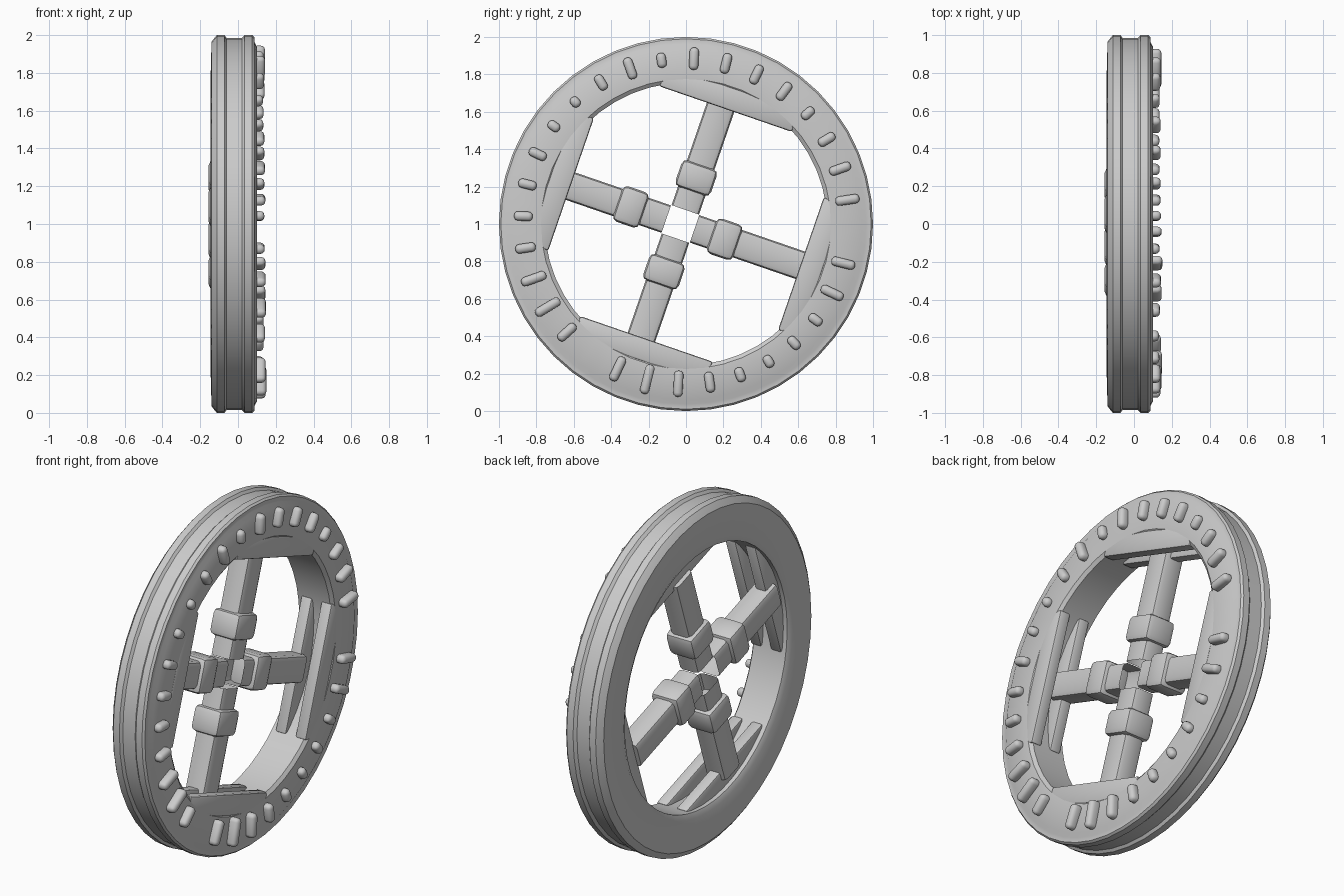
import bpy, bmesh
from math import radians, cos, sin, tau
from mathutils import Matrix, Vector

cube = bpy.data.objects.get("Cube")
if cube:
    bpy.data.objects.remove(cube, do_unlink=True)

grey = bpy.data.materials.new("stone_grey")
grey.use_nodes = True
grey.diffuse_color = (0.6, 0.6, 0.6, 1)
grey.node_tree.nodes["Principled BSDF"].inputs["Base Color"].default_value = (0.6, 0.6, 0.6, 1)

CENTRE = Vector((0, 0, 1))


def finish(bm, name, angle=35):
    bmesh.ops.recalc_face_normals(bm, faces=bm.faces)
    mesh = bpy.data.meshes.new(name)
    bm.to_mesh(mesh)
    bm.free()
    mesh.materials.append(grey)
    obj = bpy.data.objects.new(name, mesh)
    bpy.context.collection.objects.link(obj)
    bpy.ops.object.select_all(action="DESELECT")
    obj.select_set(True)
    bpy.context.view_layer.objects.active = obj
    bpy.ops.object.shade_smooth_by_angle(angle=radians(angle))
    return obj


def wheel_block(name, angle, x, radial, width, bevel, shift=0, segments=2, open_end=False):
    """Bevelled box: x range, radial range, tangential width, turned about the axle."""
    bm = bmesh.new()
    bmesh.ops.create_cube(bm, size=1)
    size = Vector((x[1] - x[0], radial[1] - radial[0], width))
    mid = Vector(((x[0] + x[1]) / 2, (radial[0] + radial[1]) / 2, 0))
    bmesh.ops.transform(bm, verts=bm.verts, matrix=Matrix.Translation(mid) @ Matrix.Diagonal(size).to_4x4())
    edges = bm.edges[:]
    if open_end:
        # bevel only along the length, then open the end at the hub
        edges = [e for e in edges if abs(e.verts[0].co.y - e.verts[1].co.y) > 0.01]
    bmesh.ops.bevel(bm, geom=edges, offset=bevel, segments=segments, profile=0.5, affect="EDGES")
    if open_end:
        ends = [f for f in bm.faces if all(abs(v.co.y - radial[0]) < 1e-4 for v in f.verts)]
        bmesh.ops.delete(bm, geom=ends, context="FACES")
    place = Matrix.Translation(CENTRE + Vector((0, shift, 0))) @ Matrix.Rotation(radians(angle), 4, "X")
    bmesh.ops.transform(bm, verts=bm.verts, matrix=place)
    return finish(bm, name)


# Rim: closed profile (x, radius) swept around the axle
profile = [(0.08, 0.755), (0.095, 0.775), (0.1, 0.94), (0.087, 0.963), (0.087, 0.99),
           (0.075, 1), (0.035, 1), (0.02, 0.985), (-0.06, 0.985), (-0.072, 1),
           (-0.112, 1), (-0.125, 0.985), (-0.14, 0.965), (-0.145, 0.785), (-0.13, 0.755)]
STEPS = 48
bm = bmesh.new()
rings = [[bm.verts.new(CENTRE + Vector((x, r * cos(tau * i / STEPS), r * sin(tau * i / STEPS))))
          for x, r in profile] for i in range(STEPS)]
for i, ring in enumerate(rings):
    after = rings[(i + 1) % STEPS]
    for j in range(len(profile)):
        k = (j + 1) % len(profile)
        bm.faces.new((ring[j], ring[k], after[k], after[j]))
finish(bm, "rim")

# Four spokes, each with a strap and a pair of planks at the rim
for i, strap in enumerate((0.26, 0.28, 0.27, 0.25)):
    angle = 71 + 90 * i
    tag = f"_{i + 1}"
    wheel_block("spoke" + tag, angle, (-0.13, 0.0), (0.08, 0.69), 0.155, 0.025,
                shift=-0.03, open_end=True)
    wheel_block("strap" + tag, angle, (-0.155, 0.025), (strap - 0.075, strap + 0.075), 0.2, 0.03,
                shift=-0.03)
    for side, x in (("outer", 0.06), ("inner", -0.07)):
        wheel_block(f"{side}_plank{tag}", angle, (x - 0.035, x + 0.035), (0.65, 0.77), 0.75, 0.012)

# Studs around the outer face, in hundredths of length; zero marks a missing stud
lengths = (13, 12, 10, 8, 11, 11, 11, 12, 8, 12, 9, 6, 7, 10, 10, 10,
           11, 14, 15, 12, 0, 14, 16, 14, 11, 8, 7, 8, 8, 13, 13, 0)
for i, hundredths in enumerate(lengths):
    if hundredths:
        half = hundredths / 200
        angle = 8.5 + 11.25 * i
        middle = 0.87 + 0.015 * sin(radians(angle))
        wheel_block(f"stud_{i + 1}", angle, (0.08, 0.122 + half * 0.35),
                    (middle - half, middle + half), 0.05, 0.022, segments=3)
